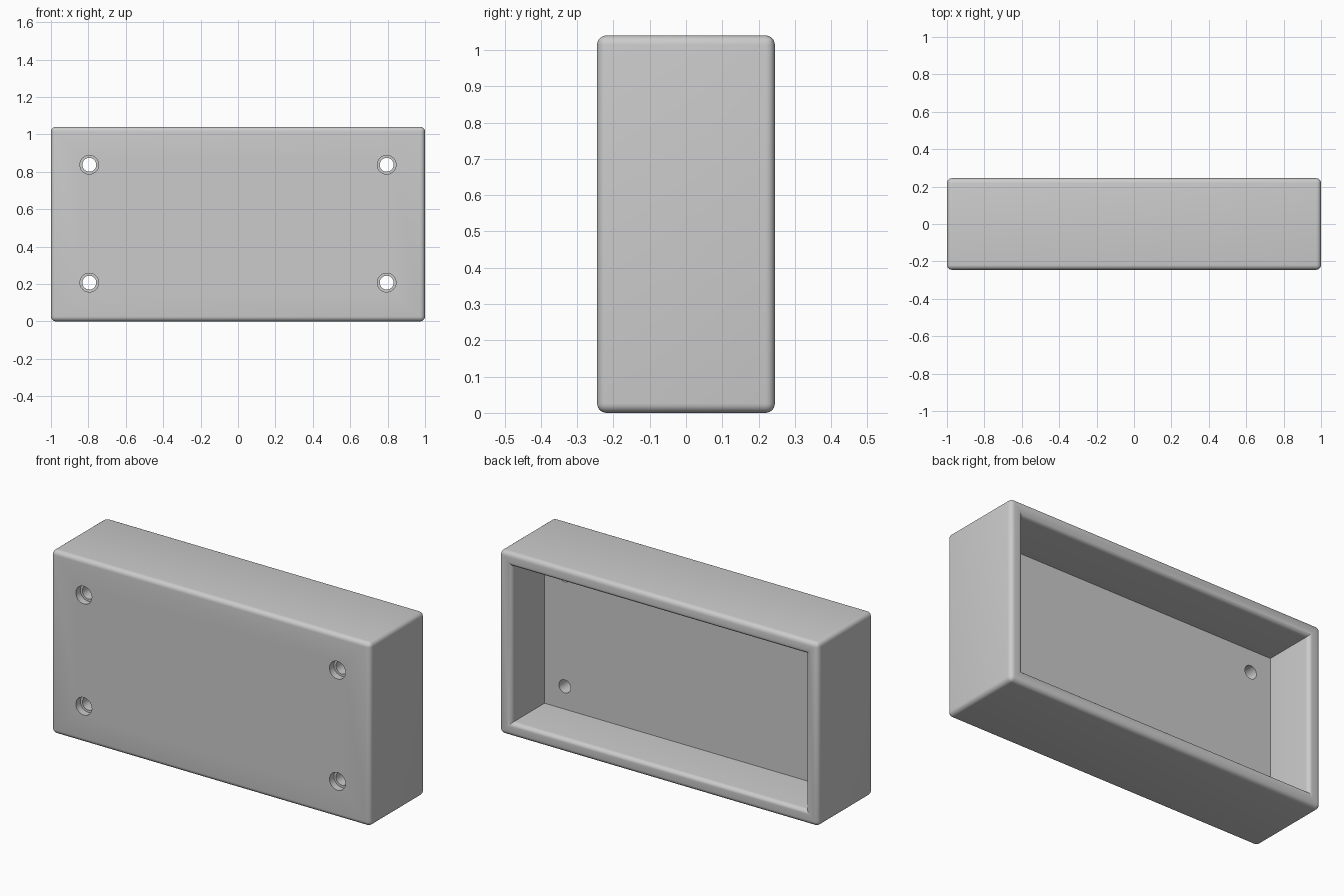
import bpy, bmesh, math
from mathutils import Matrix

WIDTH, DEPTH, HEIGHT = 2.0, 0.49, 1.04
WALL, CAVITY, ROUND = 0.078, 0.295, 0.026

old = bpy.data.objects.get("Cube")
if old:
    bpy.data.objects.remove(old, do_unlink=True)

grey = bpy.data.materials.new("plain_grey")
grey.use_nodes = True
colour = (0.6, 0.6, 0.6, 1)
grey.diffuse_color = colour
grey.node_tree.nodes["Principled BSDF"].inputs["Base Color"].default_value = colour


def make_object(name, bm):
    mesh = bpy.data.meshes.new(name)
    bmesh.ops.recalc_face_normals(bm, faces=bm.faces)
    bm.to_mesh(mesh)
    bm.free()
    mesh.materials.append(grey)
    obj = bpy.data.objects.new(name, mesh)
    bpy.context.collection.objects.link(obj)
    return obj


# Tray: a block hollowed from the back
bm = bmesh.new()
bmesh.ops.create_cube(bm, size=1)
bmesh.ops.scale(bm, vec=(WIDTH, DEPTH, HEIGHT), verts=bm.verts)
bmesh.ops.translate(bm, vec=(0, 0, HEIGHT / 2), verts=bm.verts)
bm.normal_update()
rounded = set(bm.edges)
back = max(bm.faces, key=lambda f: f.normal.y)
bmesh.ops.inset_region(bm, faces=[back], thickness=WALL, use_even_offset=True)
rounded |= set(back.edges)
rim_edges = list(back.edges)
panel = bmesh.ops.extrude_discrete_faces(bm, faces=[back])["faces"][0]
bmesh.ops.translate(bm, vec=(0, -CAVITY, 0), verts=panel.verts)

# Rounded outer edges and opening rim
rounded = [e for e in bm.edges if e in rounded]
bmesh.ops.bevel(bm, geom=rounded, offset=ROUND, offset_type='OFFSET',
                segments=6, profile=0.5, affect='EDGES', clamp_overlap=True)
tray = make_object("tray", bm)

# Screw holes: wide shallow recess with a narrower through hole
bm = bmesh.new()
front = -DEPTH / 2
for x in (-0.795, 0.795):
    for z in (0.207, 0.837):
        profile = [(0, front - 0.1), (0.05, front - 0.1), (0.05, front + 0.04),
                   (0.037, front + 0.04), (0.037, 0.1), (0, 0.1)]
        verts = [bm.verts.new((x + r, y, z)) for r, y in profile]
        edges = [bm.edges.new(pair) for pair in zip(verts, verts[1:])]
        bmesh.ops.spin(bm, geom=verts + edges, cent=(x, 0, z), axis=(0, 1, 0),
                       angle=math.tau, steps=40, use_merge=True)
bmesh.ops.remove_doubles(bm, verts=bm.verts, dist=0.0001)
cutter = make_object("hole_cutter", bm)
cutter.hide_render = True

bpy.ops.object.select_all(action='DESELECT')
bpy.context.view_layer.objects.active = tray
tray.select_set(True)
cut = tray.modifiers.new("screw_holes", 'BOOLEAN')
cut.operation = 'DIFFERENCE'
cut.solver = 'EXACT'
cut.object = cutter
bpy.ops.object.modifier_apply(modifier=cut.name)
bpy.data.objects.remove(cutter, do_unlink=True)
bpy.ops.object.shade_smooth_by_angle(angle=math.radians(30))
